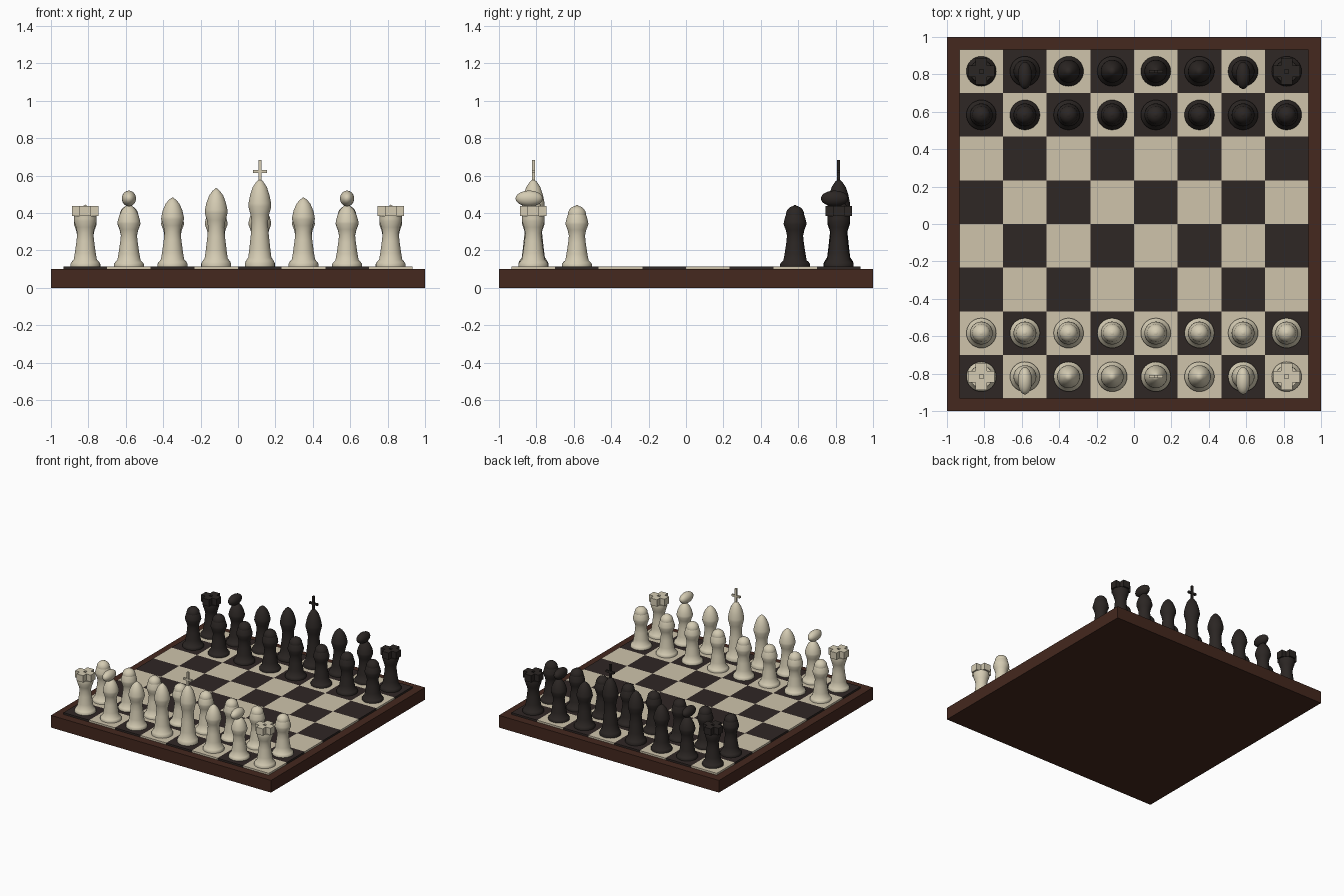
import bpy, bmesh, math
from mathutils import Matrix, Vector

if "Cube" in bpy.data.objects:
    bpy.data.objects.remove(bpy.data.objects["Cube"])

SQ = 1.866 / 8
TOP = 0.115


def material(name, rgb):
    m = bpy.data.materials.new(name)
    m.diffuse_color = (*rgb, 1)
    m.use_nodes = True
    m.node_tree.nodes["Principled BSDF"].inputs["Base Color"].default_value = m.diffuse_color
    return m


wood = material("brown_wood", (0.058, 0.021, 0.013))
tile_light = material("light_tile", (0.62, 0.55, 0.41))
tile_dark = material("dark_tile", (0.028, 0.02, 0.018))
ivory = material("ivory", (0.66, 0.60, 0.45))
ebony = material("ebony", (0.024, 0.019, 0.017))


def box(bm, center, size):
    mat = Matrix.Translation(center) @ Matrix.Diagonal((*size, 1))
    bmesh.ops.create_cube(bm, size=1, matrix=mat)


def ball(bm, center, radii):
    mat = Matrix.Translation(center) @ Matrix.Diagonal((*radii, 1))
    bmesh.ops.create_uvsphere(bm, u_segments=24, v_segments=14, radius=1, matrix=mat)


def lathe(bm, profile, steps=32):
    vs = [bm.verts.new((r, 0, z)) for r, z in profile]
    es = [bm.edges.new(p) for p in zip(vs, vs[1:])]
    bmesh.ops.spin(bm, geom=vs + es, cent=(0, 0, 0), axis=(0, 0, 1),
                   angle=2 * math.pi, steps=steps)
    bmesh.ops.remove_doubles(bm, verts=bm.verts[:], dist=1e-5)


def finish(bm, name, mat, smooth=False):
    bmesh.ops.recalc_face_normals(bm, faces=bm.faces[:])
    for f in bm.faces:
        f.smooth = smooth
    me = bpy.data.meshes.new(name)
    bm.to_mesh(me)
    bm.free()
    if smooth:
        me.set_sharp_from_angle(angle=math.radians(40))
    me.materials.append(mat)
    return me


def place(me, name, loc=(0, 0, 0)):
    ob = bpy.data.objects.new(name, me)
    ob.location = loc
    bpy.context.collection.objects.link(ob)


# Board base
bm = bmesh.new()
box(bm, (0, 0, 0.05), (2, 2, 0.1))
place(finish(bm, "board_base", wood), "board_base")

# Checkered tiles
for parity, name, mat in ((0, "dark_tiles", tile_dark), (1, "light_tiles", tile_light)):
    bm = bmesh.new()
    for i in range(8):
        for j in range(8):
            if (i + j) % 2 == parity:
                box(bm, ((i - 3.5) * SQ, (j - 3.5) * SQ, 0.105), (SQ, SQ, 0.02))
    place(finish(bm, name, mat), name)

# Turned body shared by all pieces: radius, fraction of height
BODY = [(0, 0), (0.08, 0), (0.08, 0.035), (0.074, 0.065), (0.062, 0.1),
        (0.056, 0.2), (0.047, 0.38), (0.043, 0.5), (0.05, 0.59), (0.061, 0.68),
        (0.06, 0.72), (0.052, 0.81), (0.038, 0.9), (0.02, 0.96), (0, 1)]
HEIGHT = {"pawn": 0.33, "rook": 0.355, "knight": 0.335,
          "bishop": 0.37, "queen": 0.42, "king": 0.47}


def piece(kind, mat):
    h = HEIGHT[kind]
    profile = [(r, t * h) for r, t in BODY]
    if kind == "rook":
        profile = profile[:11] + [(0.06, 0.27), (0, 0.27)]
    bm = bmesh.new()
    lathe(bm, profile)
    if kind == "pawn":
        ball(bm, (0, 0, 0.275), (0.049, 0.049, 0.049))
    elif kind == "knight":
        # Elongated head
        ball(bm, (0, -0.022, 0.363), (0.038, 0.073, 0.042))
    elif kind == "rook":
        # Four battlements
        for dx, dy in ((1, 0), (-1, 0), (0, 1), (0, -1)):
            box(bm, (dx * 0.041, dy * 0.041, 0.296), (0.06, 0.06, 0.056))
    elif kind == "king":
        # Cross on top
        box(bm, (0, 0, 0.515), (0.016, 0.016, 0.11))
        box(bm, (0, 0, 0.508), (0.075, 0.016, 0.016))
    return finish(bm, kind, mat, True)


# Two armies
ROW = ["rook", "knight", "bishop", "queen", "king", "bishop", "knight", "rook"]
for side, mat, back in (("light", ivory, -3.5), ("dark", ebony, 3.5)):
    meshes = {k: piece(k, mat) for k in HEIGHT}
    front = back - math.copysign(1, back)
    for i, kind in enumerate(ROW):
        x = (i - 3.5) * SQ
        place(meshes[kind], f"{side}_{kind}_{i + 1}", (x, back * SQ, TOP))
        place(meshes["pawn"], f"{side}_pawn_{i + 1}", (x, front * SQ, TOP))
